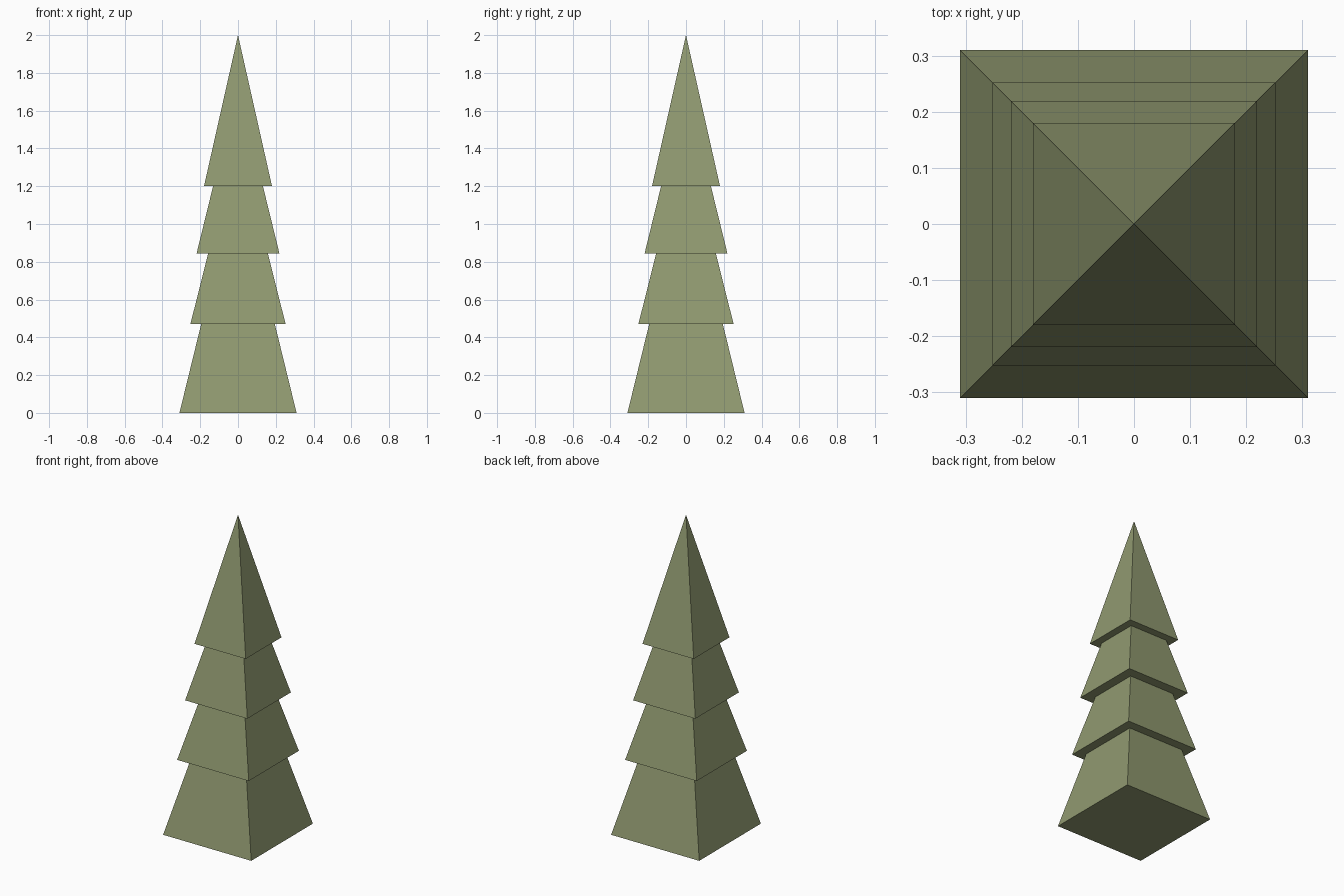
import bpy
import bmesh

if "Cube" in bpy.data.objects:
    bpy.data.objects.remove(bpy.data.objects["Cube"])

# One olive green for the whole tree
green = bpy.data.materials.new("olive_green")
green.diffuse_color = (0.279, 0.319, 0.162, 1)
green.use_nodes = True
green.node_tree.nodes["Principled BSDF"].inputs["Base Color"].default_value = green.diffuse_color

# Stepped silhouette: (half width, height), from the base up to the last eave
profile = [
    (0.31, 0.0), (0.195, 0.47),
    (0.252, 0.47), (0.158, 0.845),
    (0.219, 0.845), (0.132, 1.2),
    (0.18, 1.2),
]
corners = [(-1, -1), (1, -1), (1, 1), (-1, 1)]

bm = bmesh.new()
rings = [[bm.verts.new((cx * w, cy * w, z)) for cx, cy in corners] for w, z in profile]
tip = bm.verts.new((0, 0, 2.0))

# Flat base
bm.faces.new(rings[0][::-1])

# Sloping tier sides and flat overhangs
for low, high in zip(rings, rings[1:]):
    for i in range(4):
        j = (i + 1) % 4
        bm.faces.new((low[i], low[j], high[j], high[i]))

# Pointed top tier
for i in range(4):
    bm.faces.new((rings[-1][i], rings[-1][(i + 1) % 4], tip))

bmesh.ops.recalc_face_normals(bm, faces=bm.faces)
mesh = bpy.data.meshes.new("tree_foliage")
bm.to_mesh(mesh)
bm.free()
mesh.materials.append(green)
bpy.context.collection.objects.link(bpy.data.objects.new("tree_foliage", mesh))
